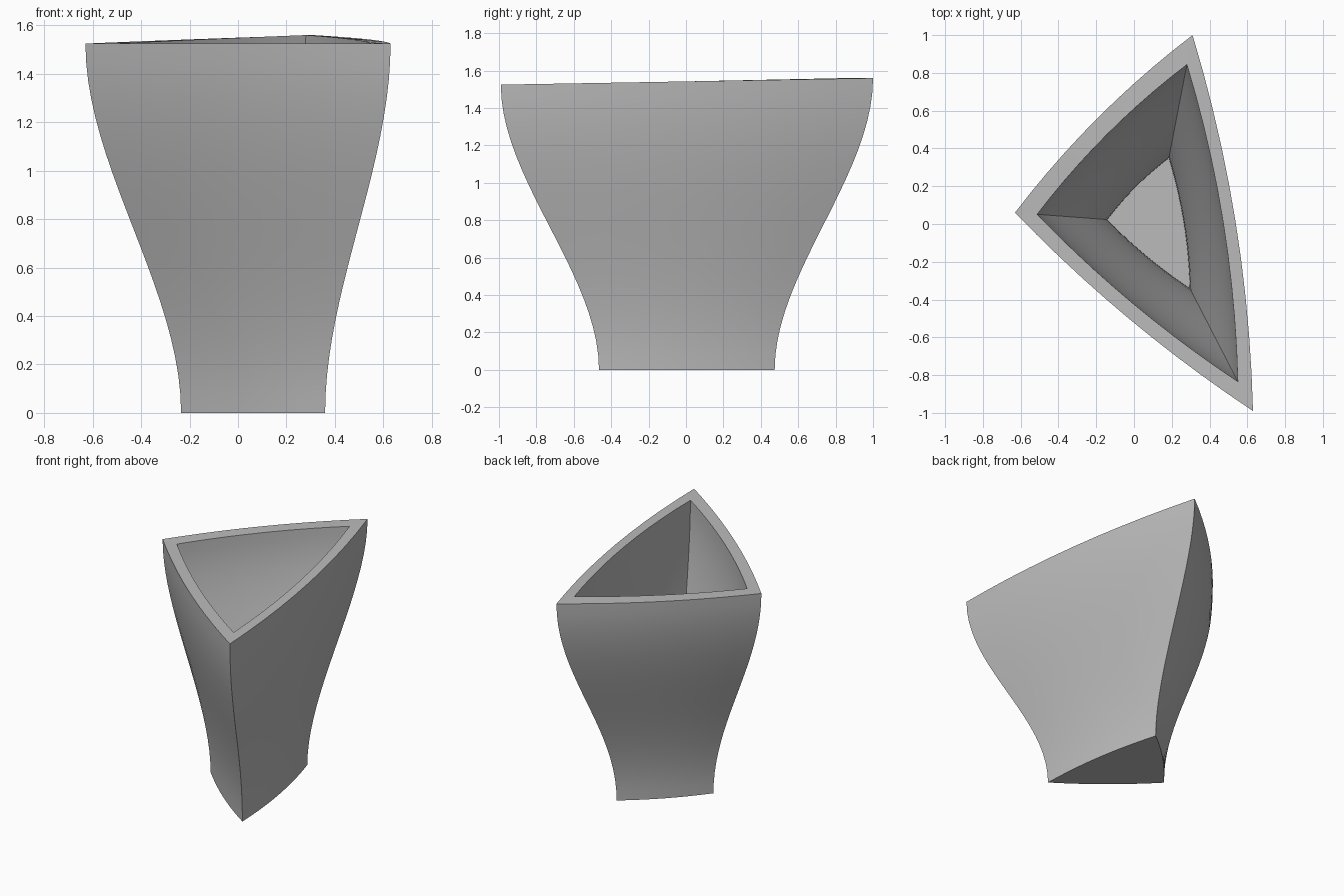
import bpy, bmesh
from mathutils import Vector

cube = bpy.data.objects.get("Cube")
if cube:
    bpy.data.objects.remove(cube)

SEGMENTS, LEVELS = 10, 20
RIM, FLOOR, RISE = 1.525, 0.1, 0.035
CENTRE = Vector((0.118, 0.004))
RIGHT, BACK, FRONT = Vector((-0.63, 0.06)), Vector((0.31, 1.0)), Vector((0.63, -0.99))


def plan():
    """Bowed triangle: list of (offset from centre, share of rim rise)."""
    points = []
    sides = ((RIGHT, FRONT, 0.045, 0, 0), (FRONT, BACK, 0.068, 0, 1), (BACK, RIGHT, 0.045, 1, 0))
    for a, b, bow, rise_a, rise_b in sides:
        d = b - a
        outward = Vector((d.y, -d.x)).normalized()
        for i in range(SEGMENTS):
            t = i / SEGMENTS
            p = a.lerp(b, t) + outward * (4 * bow * t * (1 - t))
            points.append((p - CENTRE, rise_a + (rise_b - rise_a) * t))
    return points


def ring(bm, t, low, high, z_low):
    """One level of a wall that flares in an S curve from low to high scale."""
    scale = low + (high - low) * t * t * (3 - 2 * t)
    verts = []
    for offset, rise in outline:
        p = CENTRE + offset * scale
        z = z_low + (RIM + RISE * rise - z_low) * t
        verts.append(bm.verts.new((p.x, p.y, z)))
    return verts


# Outer wall up, then over the rim and down the inner wall
outline = plan()
bm = bmesh.new()
rings = [ring(bm, k / LEVELS, 0.472, 1.0, 0) for k in range(LEVELS + 1)]
rings += [ring(bm, 1 - k / LEVELS, 0.346, 0.843, FLOOR) for k in range(LEVELS + 1)]
for lower, upper in zip(rings, rings[1:]):
    for i in range(len(lower)):
        j = (i + 1) % len(lower)
        bm.faces.new((lower[i], lower[j], upper[j], upper[i]))

# Base and inside floor
bm.faces.new(rings[0][::-1])
bm.faces.new(rings[-1])
bmesh.ops.recalc_face_normals(bm, faces=bm.faces)

mesh = bpy.data.meshes.new("vase")
bm.to_mesh(mesh)
bm.free()

# Plain grey finish
grey = bpy.data.materials.new("grey")
grey.use_nodes = True
colour = (0.5, 0.5, 0.5, 1)
grey.diffuse_color = colour
grey.node_tree.nodes["Principled BSDF"].inputs["Base Color"].default_value = colour
mesh.materials.append(grey)

vase = bpy.data.objects.new("vase", mesh)
bpy.context.collection.objects.link(vase)
bpy.ops.object.select_all(action='DESELECT')
vase.select_set(True)
bpy.context.view_layer.objects.active = vase
bpy.ops.object.shade_smooth_by_angle()
